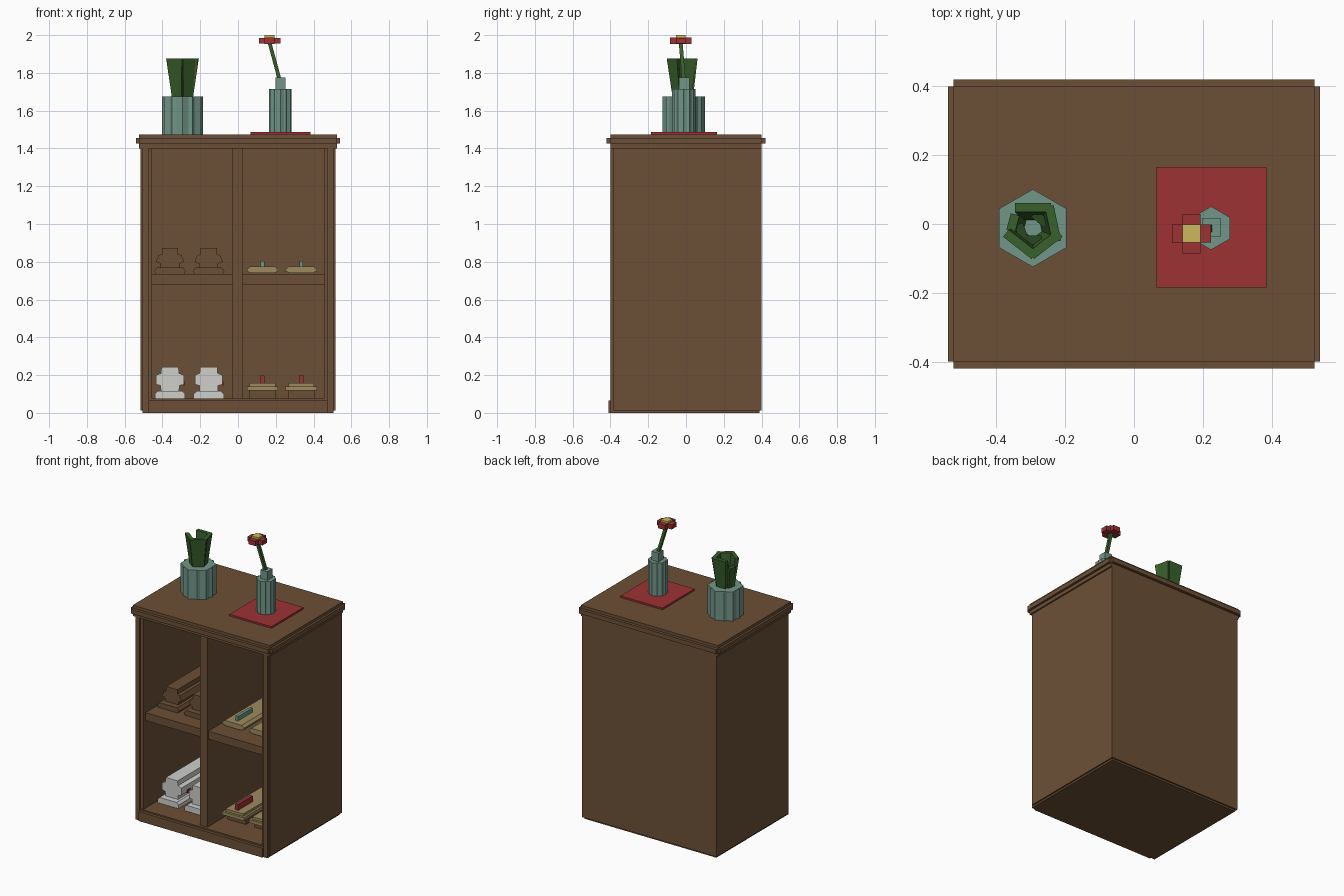
import bpy, bmesh
from math import cos, sin, pi, radians
from mathutils import Vector, Matrix

old = bpy.data.objects.get("Cube")
if old:
    bpy.data.objects.remove(old, do_unlink=True)


def material(name, r, g, b):
    m = bpy.data.materials.new(name)
    m.use_nodes = True
    m.diffuse_color = (r, g, b, 1)
    m.node_tree.nodes["Principled BSDF"].inputs["Base Color"].default_value = (r, g, b, 1)
    return m


WOOD = material("brown wood", 0.15, 0.079, 0.037)
TEAL = material("grey teal", 0.17, 0.305, 0.25)
RED = material("red", 0.34, 0.032, 0.034)
YELLOW = material("yellow", 0.6, 0.48, 0.11)
GREEN = material("leaf green", 0.04, 0.115, 0.025)
DARK = material("dark green", 0.022, 0.065, 0.014)
WHITE = material("white", 0.62, 0.62, 0.6)
TAN = material("tan", 0.34, 0.26, 0.115)


def finish(name, bm, mat):
    bmesh.ops.recalc_face_normals(bm, faces=bm.faces)
    me = bpy.data.meshes.new(name)
    bm.to_mesh(me)
    bm.free()
    me.materials.append(mat)
    ob = bpy.data.objects.new(name, me)
    bpy.context.scene.collection.objects.link(ob)
    return ob


def box(name, x, y, z, mat):
    """Box from (min, max) ranges."""
    bm = bmesh.new()
    bmesh.ops.create_cube(bm, size=1)
    for v in bm.verts:
        for i, (a, b) in enumerate((x, y, z)):
            v.co[i] = a if v.co[i] < 0 else b
    return finish(name, bm, mat)


def extrude(name, outline, offset, mat, caps=True):
    """Prism from a flat outline pushed along an offset."""
    bm = bmesh.new()
    a = [bm.verts.new(p) for p in outline]
    b = [bm.verts.new(Vector(p) + Vector(offset)) for p in outline]
    n = len(a)
    for i in range(n):
        bm.faces.new((a[i], a[(i + 1) % n], b[(i + 1) % n], b[i]))
    if caps:
        bm.faces.new(a)
        bm.faces.new(b)
    return finish(name, bm, mat)


def hexagon(name, cx, cy, r, z0, z1, turn, caps):
    ring = [(cx + r * cos(turn + i * pi / 3), cy + r * sin(turn + i * pi / 3), z0) for i in range(6)]
    extrude(name, ring, (0, 0, z1 - z0), TEAL, caps)


def vessel(name, cx, cy, r, z0, z1):
    hexagon(name, cx, cy, r, z0, z1, pi / 2, True)
    hexagon(name + "_facets", cx, cy, r * 0.96, z0, z1, 0, False)


# Cabinet shell
box("cabinet_base", (-0.505, 0.505), (-0.39, 0.39), (0, 0.075), WOOD)
box("back_panel", (-0.515, 0.515), (0.36, 0.4), (0.012, 1.42), WOOD)
for side, s in (("left", 1), ("right", -1)):
    box(side + "_side_panel", sorted((s * 0.455, s * 0.515)), (-0.385, 0.4), (0.012, 1.42), WOOD)
    box(side + "_front_stile", sorted((s * 0.475, s * 0.505)), (-0.4, -0.385), (0, 1.41), WOOD)
box("baseboard", (-0.475, 0.475), (-0.41, -0.385), (0, 0.065), WOOD)
box("divider", (-0.03, 0.025), (-0.37, 0.37), (0.07, 1.41), WOOD)
box("shelf", (-0.456, 0.456), (-0.36, 0.37), (0.68, 0.735), WOOD)

# Top slab with a projecting moulding that is open at the corners
box("top_slab", (-0.525, 0.525), (-0.4, 0.4), (1.4, 1.475), WOOD)
box("side_moulding", (-0.54, 0.54), (-0.4, 0.4), (1.425, 1.455), WOOD)
box("front_back_moulding", (-0.525, 0.525), (-0.42, 0.42), (1.425, 1.455), WOOD)


# Shoes, each a mirrored section run from toe to heel
def shoe(name, cx, z, section, front, back, mat):
    pts = [(cx + w, front, z + h) for w, h in section]
    pts += [(cx - w, front, z + h) for w, h in reversed(section)]
    extrude(name, pts, (0, back - front, 0), mat)


white_sole = [(0.08, 0), (0.08, 0.025), (0.065, 0.04), (0.045, 0.04)]
white_upper = [(0.048, 0.035), (0.05, 0.07), (0.073, 0.075), (0.073, 0.125), (0.048, 0.135), (0.045, 0.168)]
brown_sole = [(0.075, 0), (0.083, 0.015), (0.07, 0.035)]
brown_upper = [(0.05, 0.03), (0.05, 0.055), (0.075, 0.065), (0.06, 0.1), (0.043, 0.105), (0.043, 0.138)]
for tag, cx in (("outer", -0.36), ("inner", -0.155)):
    shoe("white_sole_" + tag, cx, 0.075, white_sole, -0.25, 0.2, WHITE)
    shoe("white_upper_" + tag, cx, 0.075, white_upper, -0.21, 0.18, WHITE)
    box("red_tab_" + tag, (cx + 0.07, cx + 0.079), (-0.15, -0.11), (0.145, 0.165), RED)
    shoe("brown_sole_" + tag, cx, 0.735, brown_sole, -0.25, 0.2, WOOD)
    shoe("brown_upper_" + tag, cx, 0.735, brown_upper, -0.21, 0.18, WOOD)

# Sandals
for tag, cx in (("inner", 0.13), ("outer", 0.335)):
    slab = [(0.06, 0), (0.083, 0.01), (0.083, 0.02), (0.065, 0.035)]
    shoe("upper_sandal_" + tag, cx, 0.74, slab, -0.24, 0.18, TAN)
    box("teal_strap_" + tag, (cx - 0.01, cx + 0.01), (-0.2, -0.04), (0.77, 0.805), TEAL)
    box("sandal_platform_" + tag, (cx - 0.07, cx + 0.07), (-0.2, 0.16), (0.07, 0.12), WOOD)
    box("lower_sandal_" + tag, (cx - 0.083, cx + 0.083), (-0.24, 0.18), (0.118, 0.14), TAN)
    box("sandal_top_" + tag, (cx - 0.068, cx + 0.068), (-0.225, 0.165), (0.14, 0.157), TAN)
    box("red_strap_" + tag, (cx - 0.011, cx + 0.011), (-0.2, -0.04), (0.155, 0.197), RED)

# Potted plant with flaring blades
PX, PY = -0.294, -0.012
vessel("plant_pot", PX, PY, 0.113, 1.47, 1.675)


def blade(name, angle, reach, width, top, mat):
    bm = bmesh.new()
    bmesh.ops.create_cube(bm, size=1)
    for v in bm.verts:
        high = v.co.z > 0
        v.co = Vector(((reach if high else 0.035) + v.co.x * 0.026,
                       v.co.y * (width if high else width * 0.6),
                       top if high else 1.66))
    bm.transform(Matrix.Translation((PX, PY, 0)) @ Matrix.Rotation(radians(angle), 4, "Z"))
    finish(name, bm, mat)


for i, angle in enumerate((90, 12, -52, -128, 165)):
    blade(f"outer_leaf_{i}", angle, 0.06, 0.105 if i != 4 else 0.05,
          1.875 if i != 4 else 1.82, GREEN)
for i, angle in enumerate((50, -90, 200)):
    blade(f"inner_leaf_{i}", angle, 0.035, 0.05, 1.81, DARK)

# Flower vase on a mat
box("red_mat", (0.065, 0.385), (-0.185, 0.165), (1.47, 1.487), RED)
vessel("vase", 0.224, -0.012, 0.063, 1.48, 1.715)
box("vase_neck", (0.198, 0.252), (-0.038, 0.018), (1.71, 1.775), TEAL)

# Leaning stem and cross-shaped flower
FX, FY = 0.167, -0.028
foot = [(0.22 + a, -0.012 + b, 1.765) for a, b in ((-0.01, -0.01), (0.01, -0.01), (0.01, 0.01), (-0.01, 0.01))]
extrude("flower_stem", foot, (FX - 0.22, FY + 0.012, 0.195), GREEN)
box("petals_across", (FX - 0.057, FX + 0.057), (FY - 0.026, FY + 0.026), (1.955, 1.986), RED)
box("petals_along", (FX - 0.026, FX + 0.026), (FY - 0.057, FY + 0.057), (1.954, 1.987), RED)
box("flower_centre", (FX - 0.026, FX + 0.026), (FY - 0.026, FY + 0.026), (1.98, 2.0), YELLOW)
